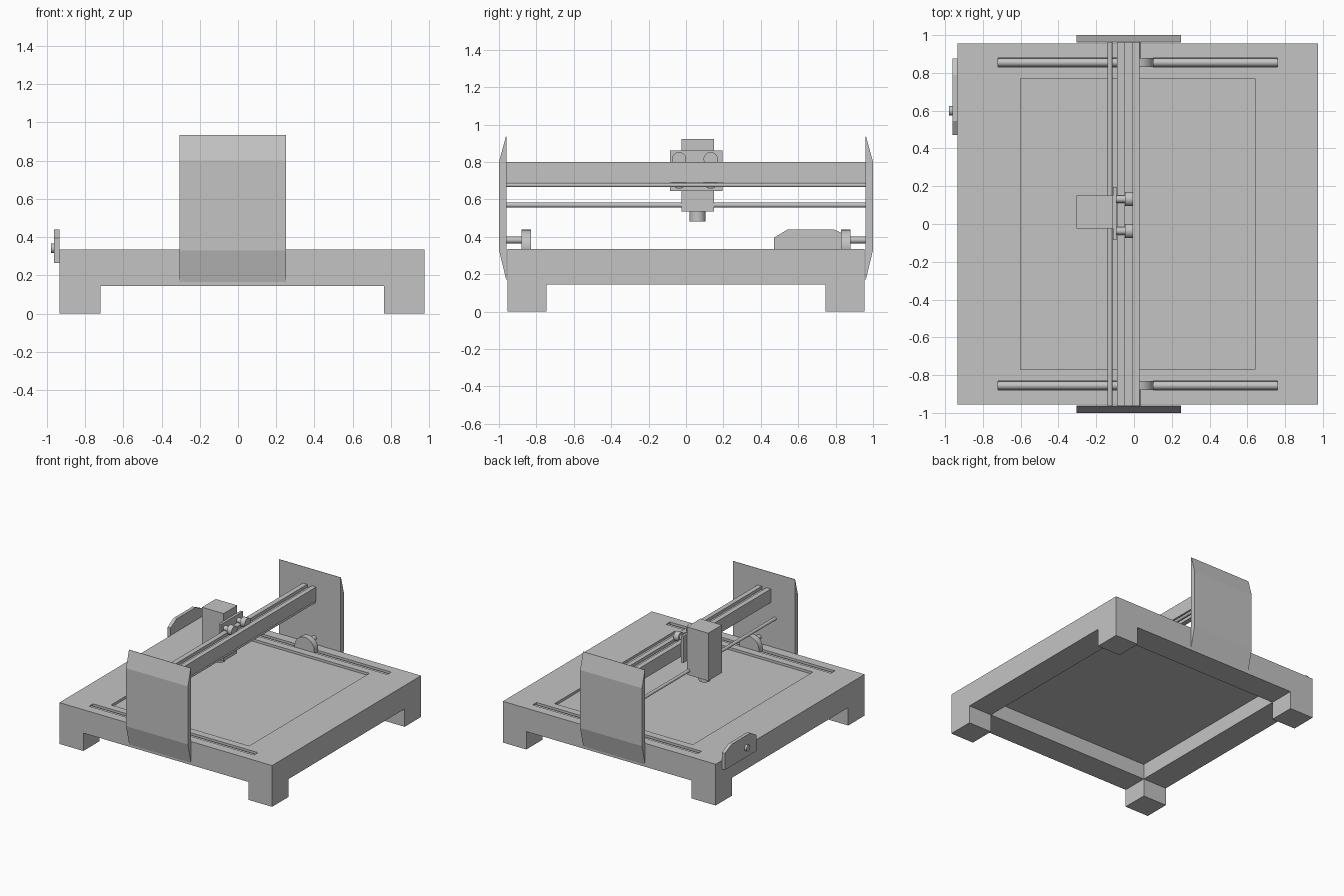
import bpy, bmesh, math
from mathutils import Vector

old = bpy.data.objects.get("Cube")
if old:
    bpy.data.objects.remove(old, do_unlink=True)

GREY = (0.55, 0.55, 0.55, 1)
metal = bpy.data.materials.new("light_grey")
metal.use_nodes = True
metal.diffuse_color = GREY
metal.node_tree.nodes["Principled BSDF"].inputs["Base Color"].default_value = GREY


def finish(name, bm):
    bmesh.ops.recalc_face_normals(bm, faces=bm.faces)
    mesh = bpy.data.meshes.new(name)
    bm.to_mesh(mesh)
    bm.free()
    mesh.materials.append(metal)
    obj = bpy.data.objects.new(name, mesh)
    bpy.context.collection.objects.link(obj)
    return obj


def box(name, x, y, z):
    bm = bmesh.new()
    bmesh.ops.create_cube(bm, size=1)
    for v in bm.verts:
        v.co = [r[0] + (c + 0.5) * (r[1] - r[0]) for c, r in zip(v.co, (x, y, z))]
    return finish(name, bm)


def prism(name, points, axis, start, end):
    """Extrude a profile along x (points are y, z) or y (points are x, z)."""
    bm = bmesh.new()
    place = (lambda a, b: (start, a, b)) if axis == "x" else (lambda a, b: (a, start, b))
    face = bm.faces.new([bm.verts.new(place(a, b)) for a, b in points])
    out = bmesh.ops.extrude_face_region(bm, geom=[face])
    step = Vector((end - start, 0, 0)) if axis == "x" else Vector((0, end - start, 0))
    bmesh.ops.translate(bm, vec=step, verts=[g for g in out["geom"] if isinstance(g, bmesh.types.BMVert)])
    return finish(name, bm)


def rod(name, start, end, radius, sides=32):
    a, b = Vector(start), Vector(end)
    bm = bmesh.new()
    bmesh.ops.create_cone(bm, cap_ends=True, segments=sides, radius1=radius,
                          radius2=radius, depth=(b - a).length)
    turn = (b - a).to_track_quat("Z", "Y")
    for v in bm.verts:
        v.co = turn @ v.co + (a + b) / 2
    obj = finish(name, bm)
    select(obj)
    bpy.ops.object.shade_smooth_by_angle(angle=math.radians(35))
    return obj


def select(obj):
    bpy.ops.object.select_all(action="DESELECT")
    obj.select_set(True)
    bpy.context.view_layer.objects.active = obj


def cut(obj, x, y, z):
    cutter = box("cutter", x, y, z)
    cutter.hide_render = True
    mod = obj.modifiers.new("cut", "BOOLEAN")
    mod.operation, mod.solver, mod.object = "DIFFERENCE", "EXACT", cutter
    select(obj)
    bpy.ops.object.modifier_apply(modifier=mod.name)
    bpy.data.objects.remove(cutter, do_unlink=True)


# Base with four feet, hollow underside, sunken bed and two guide slots
base = box("base", (-0.935, 0.975), (-0.955, 0.955), (0, 0.335))
foot_x, foot_y = (-0.72, 0.765), (-0.745, 0.745)
cut(base, foot_x, (-2, 2), (-1, 0.145))
cut(base, (-2, 2), foot_y, (-1, 0.145))
cut(base, foot_x, foot_y, (-1, 0.27))
cut(base, (-0.6, 0.64), (-0.77, 0.77), (0.315, 1))

for side, word in ((-1, "front"), (1, "back")):
    cut(base, (-0.72, 0.76), sorted((side * 0.83, side * 0.88)), (0.285, 1))
    rod(word + "_guide_rod", (-0.72, side * 0.855, 0.305), (0.76, side * 0.855, 0.305), 0.022)

    # Gantry end panel with slanted outer edges
    prism(word + "_end_panel",
          [(side * 0.96, 0.165), (side * 1.0, 0.33), (side * 1.0, 0.8),
           (side * 0.963, 0.935), (side * 0.96, 0.935)], "x", -0.305, 0.25)

    # Drive wheel and its axle
    rod(word + "_drive_wheel", (0.015, side * 0.83, 0.35), (0.015, side * 0.88, 0.35), 0.088)
    rod(word + "_axle", (0.015, side * 0.87, 0.383), (0.015, side * 0.962, 0.383), 0.019)

# Gantry beam with a wheel groove above and below
beam_half = [(-0.09, 0.055), (-0.05, 0.055), (-0.05, 0.03),
             (-0.008, 0.03), (-0.008, 0.055), (0.03, 0.055)]
profile = [(x, 0.745 + z) for x, z in beam_half]
profile += [(x, 0.745 - z) for x, z in reversed(beam_half)]
prism("gantry_beam", profile, "y", -0.96, 0.96)

# Cross rods
rod("lower_cross_rod", (-0.127, -0.96, 0.57), (-0.127, 0.96, 0.57), 0.013)
rod("upper_cross_rod", (0.013, -0.96, 0.677), (0.013, 0.96, 0.677), 0.012)

# Carriage with tool head and four guide wheels
box("carriage_plate", (-0.112, -0.092), (-0.085, 0.195), (0.645, 0.862))
box("tool_head", (-0.305, -0.112), (-0.025, 0.15), (0.535, 0.922))
rod("tool_tip", (-0.21, 0.062, 0.483), (-0.21, 0.062, 0.54), 0.043)
for y in (-0.037, 0.132):
    for z, word in ((0.815, "upper"), (0.695, "lower")):
        rod(word + "_guide_wheel", (-0.048, y, z), (-0.006, y, z), 0.038)
        rod(word + "_wheel_axle", (-0.1, y, z), (-0.045, y, z), 0.02)

# Side bracket with knob
prism("side_bracket", [(0.47, 0.265), (0.875, 0.265), (0.875, 0.4), (0.79, 0.44),
                       (0.545, 0.44), (0.47, 0.395)], "x", -0.962, -0.935)
rod("bracket_knob", (-0.98, 0.6, 0.342), (-0.96, 0.6, 0.342), 0.025)
